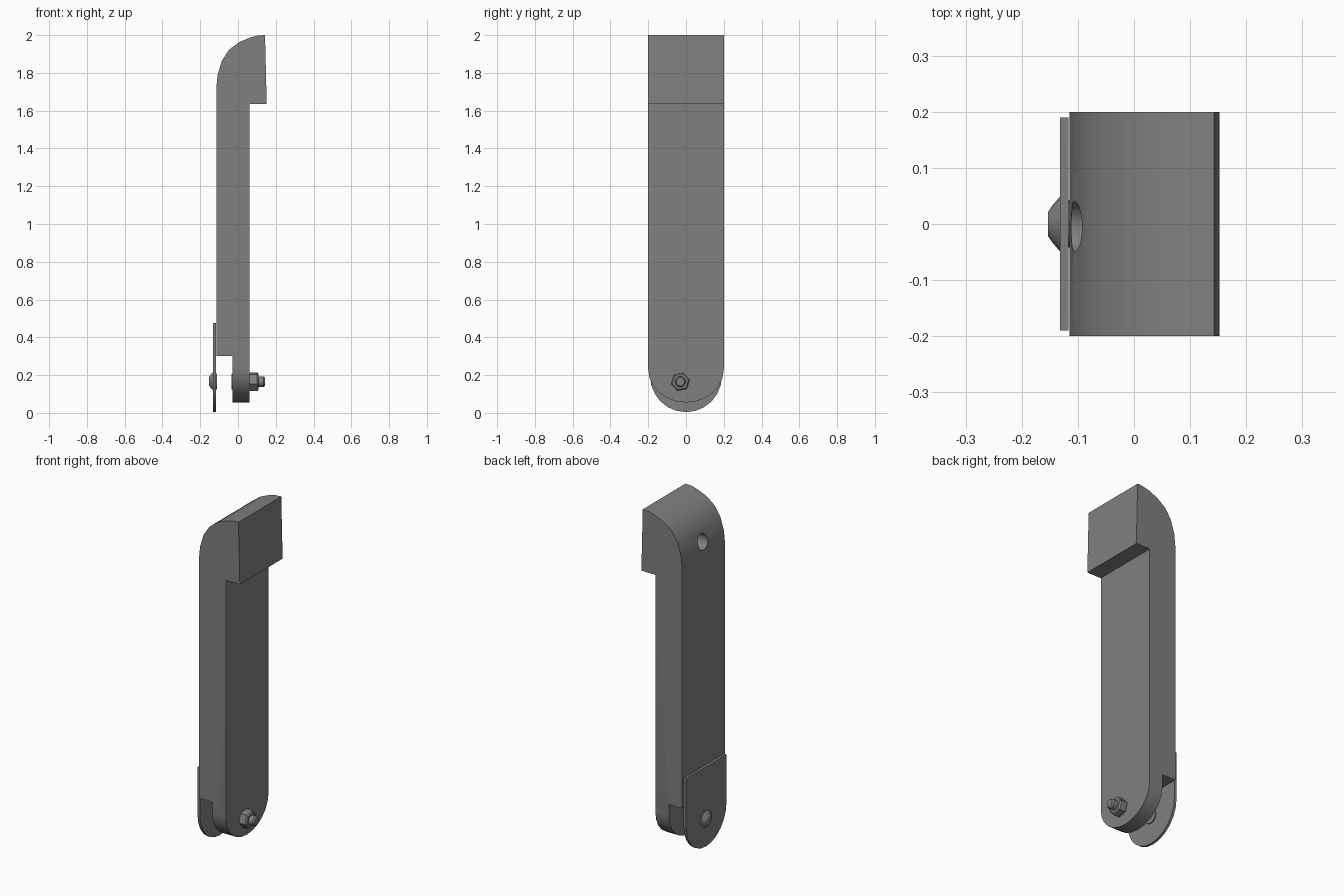
import bpy, bmesh, math
from mathutils import Matrix, Vector

if "Cube" in bpy.data.objects:
    bpy.data.objects.remove(bpy.data.objects["Cube"], do_unlink=True)

GREY = (0.216, 0.216, 0.216, 1)
steel = bpy.data.materials.new("grey_steel")
steel.use_nodes = True
steel.diffuse_color = GREY
steel.node_tree.nodes["Principled BSDF"].inputs["Base Color"].default_value = GREY


def finish(name, bm):
    bmesh.ops.recalc_face_normals(bm, faces=bm.faces)
    mesh = bpy.data.meshes.new(name)
    bm.to_mesh(mesh)
    bm.free()
    mesh.materials.append(steel)
    ob = bpy.data.objects.new(name, mesh)
    bpy.context.collection.objects.link(ob)
    return ob


def prism(name, points, direction):
    """Closed outline of 3D points pushed along a direction."""
    bm = bmesh.new()
    face = bm.faces.new([bm.verts.new(p) for p in points])
    out = bmesh.ops.extrude_face_region(bm, geom=[face])
    moved = [v for v in out["geom"] if isinstance(v, bmesh.types.BMVert)]
    bmesh.ops.translate(bm, verts=moved, vec=Vector(direction))
    return finish(name, bm)


def turned(name, rings, y, z, sides, spin=0):
    """Solid of revolution about x from (x, radius) rings."""
    bm = bmesh.new()
    loops = []
    for x, r in rings:
        angles = [spin + math.tau * i / sides for i in range(sides)]
        loops.append([bm.verts.new((x, y + r * math.cos(a), z + r * math.sin(a)))
                      for a in angles])
    for a, b in zip(loops, loops[1:]):
        for i in range(sides):
            j = (i + 1) % sides
            bm.faces.new((a[i], a[j], b[j], b[i]))
    bm.faces.new(loops[0])
    bm.faces.new(loops[-1])
    return finish(name, bm)


def tongue(x, half, top, centre, drop, steps=12):
    """Outline in the yz plane: square top, rounded bottom."""
    arc = [(x, half * math.cos(a), centre - drop * math.sin(a))
           for a in (math.pi * i / steps for i in range(steps + 1))]
    return [(x, half, top)] + arc + [(x, -half, top)]


def cut(target, tool, operation):
    mod = target.modifiers.new("cut", "BOOLEAN")
    mod.object = tool
    mod.operation = operation
    mod.solver = "EXACT"
    bpy.context.view_layer.objects.active = target
    bpy.ops.object.modifier_apply(modifier=mod.name)
    bpy.data.objects.remove(tool, do_unlink=True)


# Arm: hooked side profile, trimmed to the rounded tongue outline
side = [(0.143, 2.0), (0.106, 1.998), (0.063, 1.987), (0.005, 1.962),
        (-0.048, 1.922), (-0.085, 1.865), (-0.108, 1.79), (-0.115, 1.72),
        (-0.115, 0.3), (-0.028, 0.3), (-0.028, 0), (0.06, 0),
        (0.06, 1.635), (0.152, 1.635)]
arm = prism("arm", [(x, -0.25, z) for x, z in side], (0, 0.5, 0))
cut(arm, prism("trim", tongue(-0.3, 0.2, 2.1, 0.23, 0.175), (0.6, 0, 0)), "INTERSECT")

# Blind hole in the back of the hook
cut(arm, turned("drill", [(-0.2, 0.045), (-0.03, 0.045)], -0.005, 1.795, 24), "DIFFERENCE")

# Clamp plate
plate = prism("clamp_plate", tongue(-0.132, 0.19, 0.475, 0.195, 0.191), (0.015, 0, 0))

# Rivet through the plate, with a domed outer head
head = turned("rivet_head", [(-0.153, 0.022), (-0.147, 0.031), (-0.131, 0.05),
                             (-0.125, 0.042), (-0.111, 0.042)], 0, 0.167, 24)

# Bolt, washer and nut on the tongue
BY, BZ = -0.03, 0.165
washer = turned("washer", [(-0.035, 0.042), (-0.02, 0.042)], BY, BZ, 24)
shank = turned("bolt_shank", [(-0.02, 0.028), (0.135, 0.028), (0.143, 0.022)], BY, BZ, 20)
nut = turned("nut", [(0.055, 0.046), (0.066, 0.052), (0.101, 0.052), (0.109, 0.044)],
             BY, BZ, 6, math.radians(12))

# Smooth the rounded faces, keep sharp edges
bpy.ops.object.select_all(action="DESELECT")
for ob in (arm, plate, head, washer, shank):
    ob.select_set(True)
bpy.context.view_layer.objects.active = arm
bpy.ops.object.shade_smooth_by_angle(angle=math.radians(30))
